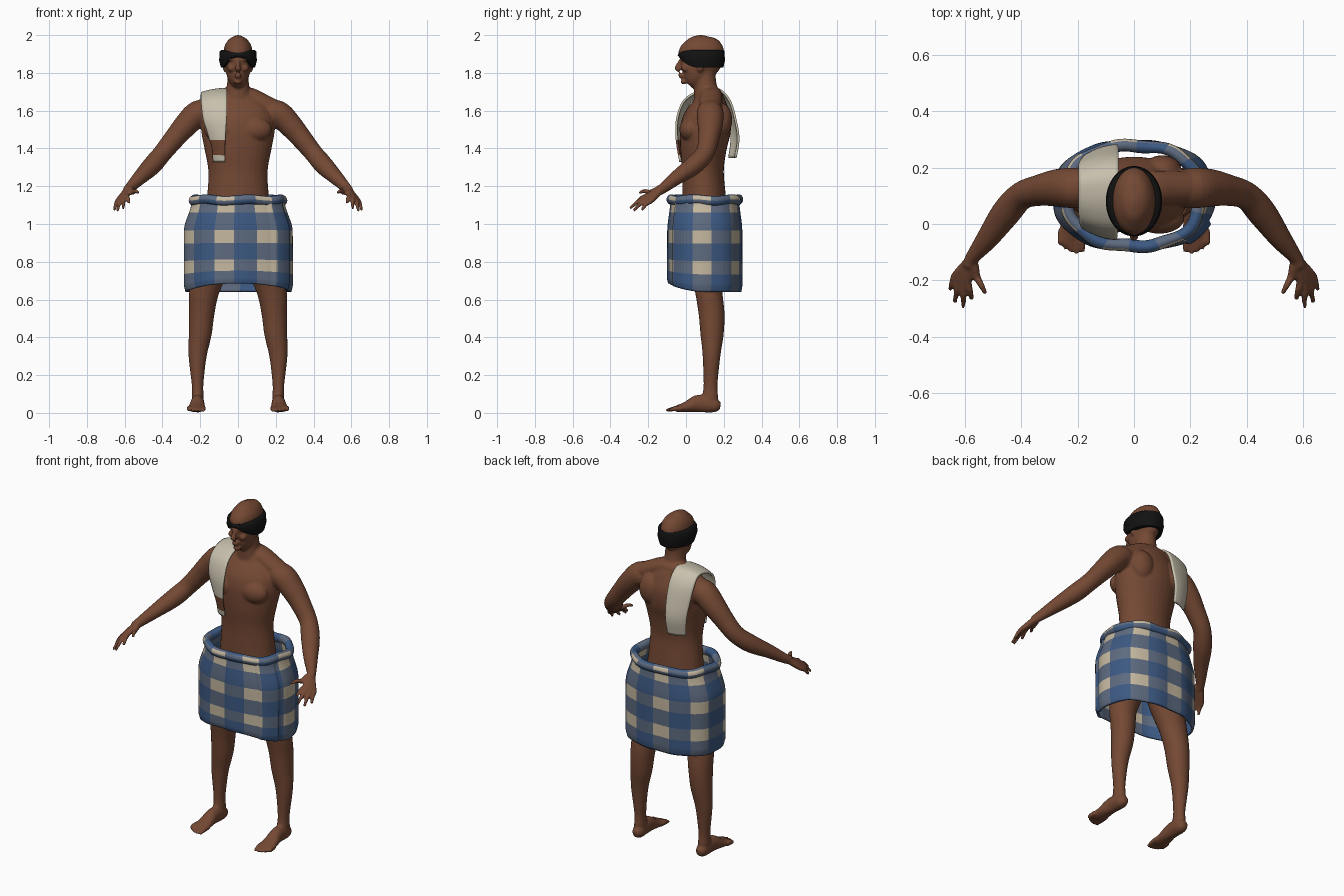
import bpy, bmesh, math
from mathutils import Vector, Matrix

cube = bpy.data.objects.get("Cube")
if cube:
    bpy.data.objects.remove(cube, do_unlink=True)


def material(name, r, g, b):
    m = bpy.data.materials.new(name)
    m.use_nodes = True
    m.diffuse_color = (r, g, b, 1)
    node = m.node_tree.nodes["Principled BSDF"]
    node.inputs["Base Color"].default_value = (r, g, b, 1)
    node.inputs["Roughness"].default_value = 0.8
    return m


SKIN = material("brown skin", 0.175, 0.066, 0.034)
BLUE = material("cloth blue", 0.045, 0.10, 0.225)
GREY = material("cloth grey blue", 0.11, 0.145, 0.215)
CREAM = material("cloth cream", 0.56, 0.48, 0.35)
TOWEL = material("towel off white", 0.58, 0.53, 0.42)
BLACK = material("black hair", 0.006, 0.006, 0.006)
X, Y, Z = Vector((1, 0, 0)), Vector((0, 1, 0)), Vector((0, 0, 1))


def spline(rows, steps=5):
    """Catmull-Rom through rows of any width."""
    v = [Vector(r) for r in rows]
    v = [v[0] * 2 - v[1]] + v + [v[-1] * 2 - v[-2]]
    out = []
    for i in range(1, len(v) - 2):
        a, b, c, d = v[i - 1:i + 3]
        for k in range(steps):
            t = k / steps
            out.append((b * 2 + (c - a) * t + (a * 2 - b * 5 + c * 4 - d) * t * t
                        + (b * 3 - a - c * 3 + d) * t ** 3) / 2)
    return out + [v[-2]]


def bridge(bm, rings, closed=True, loop=False):
    """Quads between rings; yields (ring index, point index, face)."""
    faces = []
    n = len(rings[0])
    for i in range(len(rings) if loop else len(rings) - 1):
        r, s = rings[i], rings[(i + 1) % len(rings)]
        for j in range(n if closed else n - 1):
            k = (j + 1) % n
            faces.append((i, j, bm.faces.new((r[j], r[k], s[k], s[j]))))
    return faces


def tube(bm, rows, ref=Y, side=1, n=20):
    """Tube through (x, y, z, radius a, radius b) rows, capped at both ends."""
    pts = spline(rows)
    c = [Vector((p[0] * side, p[1], p[2])) for p in pts]
    rings = []
    for i, p in enumerate(pts):
        t = (c[min(i + 1, len(c) - 1)] - c[max(i - 1, 0)]).normalized()
        u = t.cross(ref).normalized()
        w = t.cross(u)
        ang = [2 * math.pi * j / n for j in range(n)]
        rings.append([bm.verts.new(c[i] + u * math.cos(a) * p[3] + w * math.sin(a) * p[4])
                      for a in ang])
    bridge(bm, rings)
    bm.faces.new(rings[0])
    bm.faces.new(rings[-1])


def blob(bm, centre, size, side=1):
    m = Matrix.Translation((centre[0] * side, centre[1], centre[2])) @ Matrix.Diagonal((*size, 1))
    bmesh.ops.create_uvsphere(bm, u_segments=20, v_segments=12, radius=1, matrix=m)


def finish(bm, name, mats, angle=60):
    bmesh.ops.recalc_face_normals(bm, faces=bm.faces[:])
    me = bpy.data.meshes.new(name)
    bm.to_mesh(me)
    bm.free()
    for m in mats:
        me.materials.append(m)
    ob = bpy.data.objects.new(name, me)
    bpy.context.scene.collection.objects.link(ob)
    for o in bpy.context.selected_objects:
        o.select_set(False)
    ob.select_set(True)
    bpy.context.view_layer.objects.active = ob
    bpy.ops.object.shade_smooth_by_angle(angle=math.radians(angle))
    return ob


# Body: overlapping forms fused into one smooth skin
bm = bmesh.new()
tube(bm, [(0, .1, .85, .15, .1), (0, .1, 1.0, .175, .12), (0, .095, 1.15, .163, .115),
          (0, .09, 1.28, .157, .11), (0, .092, 1.4, .178, .123), (0, .103, 1.5, .195, .134),
          (0, .117, 1.58, .19, .122), (0, .12, 1.65, .14, .088), (0, .11, 1.7, .075, .06)], n=32)
# Neck, head and face
tube(bm, [(0, .115, 1.63, .085, .075), (0, .105, 1.71, .064, .063), (0, .1, 1.77, .056, .058),
          (0, .1, 1.84, .056, .06)])
tube(bm, [(0, .012, 1.74, .022, .03), (0, .027, 1.757, .044, .052), (0, .048, 1.79, .06, .078),
          (0, .063, 1.83, .066, .1), (0, .078, 1.87, .073, .115), (0, .082, 1.91, .077, .121),
          (0, .082, 1.95, .068, .106), (0, .08, 1.982, .043, .07), (0, .08, 2.0, .01, .015)], n=28)
tube(bm, [(0, -.03, 1.868, .008, .008), (0, -.042, 1.84, .011, .012),
          (0, -.046, 1.823, .016, .014), (0, -.03, 1.813, .012, .01)])
blob(bm, (0, -.03, 1.791), (.022, .012, .007))
blob(bm, (0, -.027, 1.779), (.02, .012, .007))
blob(bm, (0, -.012, 1.753), (.022, .016, .014))

TIPS = [((.637, -.185, 1.122), (.655, -.235, 1.073)), ((.624, -.203, 1.128), (.637, -.278, 1.07)),
        ((.607, -.213, 1.138), (.607, -.297, 1.083)), ((.59, -.205, 1.15), (.576, -.268, 1.11)),
        ((.558, -.19, 1.168), (.527, -.248, 1.165))]
for s in (1, -1):
    # Brow, ear, chest, shoulder blade
    blob(bm, (.028, -.016, 1.873), (.026, .016, .008), s)
    blob(bm, (.036, -.003, 1.825), (.022, .022, .02), s)
    blob(bm, (.07, .075, 1.835), (.011, .02, .03), s)
    blob(bm, (.09, .02, 1.5), (.09, .055, .065), s)
    blob(bm, (.1, .19, 1.55), (.07, .055, .09), s)
    tube(bm, [(0, .13, 1.69, .045, .06), (.07, .13, 1.675, .045, .06), (.14, .13, 1.635, .05, .06),
              (.21, .13, 1.6, .05, .055)], Y, s)
    # Arm
    tube(bm, [(.16, .125, 1.58, .065, .075), (.215, .128, 1.582, .072, .07),
              (.275, .128, 1.525, .067, .064), (.335, .12, 1.455, .056, .056),
              (.4, .1, 1.375, .05, .05), (.455, .04, 1.31, .052, .05),
              (.52, -.05, 1.245, .04, .038), (.575, -.12, 1.19, .025, .028),
              (.59, -.15, 1.175, .022, .026)], Z, s)
    # Hand: one tube per finger from the wrist to the tip
    for base, tip in TIPS:
        w, b, t = Vector((.577, -.125, 1.188)), Vector(base), Vector(tip)
        mid = (b + t) / 2 + Z * .008
        tube(bm, [(*w, .02, .02), (*((w + b) / 2), .018, .018), (*b, .014, .014),
                  (*mid, .0115, .0115), (*t, .008, .008)], Z, s, 12)
    # Leg
    tube(bm, [(.1, .1, .98, .1, .11), (.135, .11, .8, .095, .095), (.178, .12, .65, .08, .073),
              (.192, .135, .53, .068, .069), (.2, .138, .42, .061, .062),
              (.214, .135, .3, .048, .047), (.214, .13, .15, .031, .037),
              (.213, .128, .08, .032, .042), (.213, .125, .03, .03, .038)], Y, s)
    # Foot and toes
    tube(bm, [(.212, .182, .035, .018, .02), (.212, .15, .04, .034, .038),
              (.214, .07, .05, .036, .047), (.218, 0, .031, .044, .028),
              (.22, -.05, .021, .047, .018)], Z, s)
    for k, reach in enumerate((-.1, -.106, -.1, -.09, -.074)):
        x = .184 + k * .019
        r = .015 if k == 0 else .011
        tube(bm, [(x, -.02, .025, r, .014), (x + .001, -.06, .022, r, .014),
                  (x + .002, reach, .013, r * .7, .008)], Z, s, 12)
body = finish(bm, "body", [SKIN])
rm = body.modifiers.new("fuse", 'REMESH')
rm.mode = 'VOXEL'
rm.voxel_size = 0.0065
rm.use_smooth_shade = True
sm = body.modifiers.new("soften", 'SMOOTH')
sm.factor = 0.5
sm.iterations = 4

# Hair band: thick at the sides, a thin strip over the forehead
bm = bmesh.new()
rings = []
for j in range(64):
    a = 2 * math.pi * j / 64
    sx, cy = math.sin(a), math.cos(a)
    front = max(0, -cy) ** 2.5
    lo, hi = 1.828 + .055 * front, 1.922 - .014 * front
    ring = []
    for rx, ry, z in ((.06, .1, lo), (.09, .117, lo), (.1, .125, lo * .6 + hi * .4),
                      (.097, .123, hi - .01), (.088, .119, hi), (.06, .1, hi)):
        ring.append(bm.verts.new((rx * sx, .081 + ry * cy, z)))
    rings.append(ring)
bridge(bm, rings, loop=True)
finish(bm, "hair_band", [BLACK])

# Wrap outline, resampled to equal steps from the front centre towards +x
N, PERIODS = 140, 7


def bow(v):
    return math.copysign(abs(v) ** 0.85, v)


fine = [Vector((.288 * bow(math.sin(a)), -.198 * bow(math.cos(a)), 0))
        for a in (2 * math.pi * i / 2000 for i in range(2001))]
run = [0]
for p, q in zip(fine, fine[1:]):
    run.append(run[-1] + (q - p).length)
outline, k = [], 0
for j in range(N):
    while run[k] < run[-1] * j / N:
        k += 1
    outline.append(fine[k])


def check(j, z):
    """Gingham: cream where stripes cross, grey on one stripe, else blue."""
    col = abs(((j + .5) / N * PERIODS - .68 + .5) % 1 - .5) < .21
    row = abs(((z - .93) / .165 + .5) % 1 - .5) < .22
    return int(col) + int(row)


# Wrapped cloth with an overlapping flap and a lifted front hem
bm = bmesh.new()
rings, ROWS = [], 42
levels = [1.13 - .49 * i / ROWS for i in range(ROWS + 1)]
for i, z in enumerate(levels):
    t = i / ROWS
    flare = min(1, t / .35)
    flare = flare * flare * (3 - 2 * flare)
    ring = []
    for j, p in enumerate(outline):
        u = j / N
        fold = .012 * math.sin(u * 56 + 1) * (.4 + .6 * t) + (.045 if .12 < u < .19 else 0)
        k = 1 + fold - .03 * max(0, t - .93) / .07
        lift = .045 * max(0, -p.y / .198) ** 2 * t ** 4
        ring.append(bm.verts.new((p.x * k * (.85 + .15 * flare), .1 + p.y * k * (.92 + .08 * flare),
                                  z + lift)))
    rings.append(ring)
for i, j, f in bridge(bm, rings):
    f.material_index = check(j, (levels[i] + levels[i + 1]) / 2)
wrap = finish(bm, "wrap_cloth", [BLUE, GREY, CREAM])
so = wrap.modifiers.new("thickness", 'SOLIDIFY')
so.thickness = 0.012
so.offset = -1

# Rolled waistband
bm = bmesh.new()
rings = []
for j, p in enumerate(outline):
    wave = 1 + .02 * math.sin(j / N * 50)
    d = p.normalized()
    c = Vector((p.x * .82 * wave, .1 + p.y * .9 * wave, 1.127 + .004 * math.sin(j / N * 38)))
    rings.append([bm.verts.new(c + d * .023 * math.cos(a) + Z * .026 * math.sin(a))
                  for a in (2 * math.pi * m / 14 for m in range(14))])
for j, m, f in bridge(bm, rings, loop=True):
    f.material_index = check(j, .93) if m in (0, 1, 8, 9) else check(j, .85)
finish(bm, "rolled_waistband", [BLUE, GREY, CREAM])

# Towel over the right shoulder: (y, z, outer x, inner x)
path = spline([(-.03, 1.33, -.128, -.068), (-.042, 1.4, -.135, -.068), (-.05, 1.47, -.155, -.066),
               (-.046, 1.56, -.182, -.06), (-.015, 1.645, -.192, -.058), (.04, 1.69, -.195, -.058),
               (.11, 1.712, -.195, -.056), (.18, 1.708, -.195, -.056), (.232, 1.65, -.195, -.055),
               (.262, 1.55, -.185, -.055), (.277, 1.45, -.172, -.06), (.262, 1.35, -.16, -.065)], 6)
bm = bmesh.new()
rings = []
for y, z, x0, x1 in path:
    ring = []
    for m in range(13):
        w = 1 - m / 12
        ring.append(bm.verts.new((x1 + (x0 - x1) * w, y + (.11 - y) * .22 * w ** 2,
                                  z - .022 * w ** 2 * max(0, (z - 1.5) / .21))))
    rings.append(ring)
for i, m, f in bridge(bm, rings, closed=False):
    zc = f.calc_center_median()
    f.material_index = int(zc.y < .1 and 1.365 < zc.z < 1.44)
towel = finish(bm, "shoulder_towel", [TOWEL, SKIN])
so = towel.modifiers.new("thickness", 'SOLIDIFY')
so.thickness = 0.012
so.offset = 0
